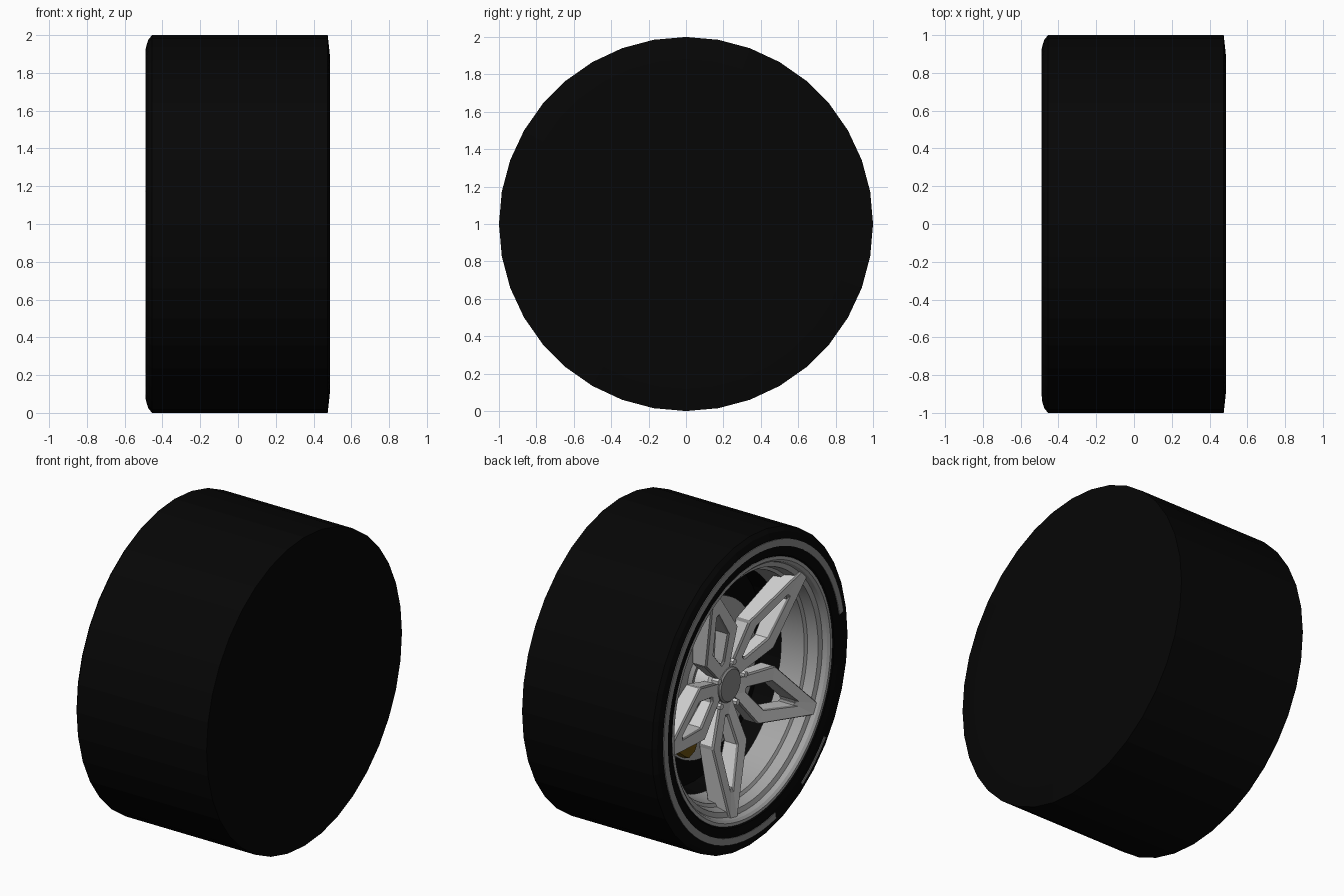
import bpy, bmesh, math

if "Cube" in bpy.data.objects:
    bpy.data.objects.remove(bpy.data.objects["Cube"])


def material(name, rgb):
    m = bpy.data.materials.new(name)
    m.diffuse_color = (*rgb, 1)
    m.use_nodes = True
    m.node_tree.nodes["Principled BSDF"].inputs["Base Color"].default_value = m.diffuse_color
    return m


BLACK = material("rubber_black", (0.0018, 0.0018, 0.0018))
SILVER = material("spoke_silver", (0.62, 0.62, 0.62))
RIM = material("rim_silver", (0.38, 0.38, 0.38))
GREY = material("stripe_grey", (0.25, 0.25, 0.25))
GOLD = material("caliper_gold", (0.16, 0.09, 0.006))


def point(x, r, deg):
    # the wheel axis runs along x at height 1
    a = math.radians(deg)
    return (x, -r * math.cos(a), 1 + r * math.sin(a))


def finish(name, bm, mat, smooth=None):
    bmesh.ops.remove_doubles(bm, verts=bm.verts, dist=1e-5)
    bmesh.ops.recalc_face_normals(bm, faces=bm.faces)
    me = bpy.data.meshes.new(name)
    bm.to_mesh(me)
    bm.free()
    me.materials.append(mat)
    ob = bpy.data.objects.new(name, me)
    bpy.context.collection.objects.link(ob)
    if smooth:
        bpy.ops.object.select_all(action='DESELECT')
        ob.select_set(True)
        bpy.context.view_layer.objects.active = ob
        bpy.ops.object.shade_smooth_by_angle(angle=math.radians(smooth))
    return ob


def lathe(name, profile, mat, n=72, start=0, end=360, smooth=25):
    """Turn a closed (x, radius) outline about the axis, fully or as an arc."""
    bm = bmesh.new()
    full = end - start == 360
    rings = [[bm.verts.new(point(x, r, start + (end - start) * i / n)) for x, r in profile]
             for i in range(n if full else n + 1)]
    k = len(profile)
    for i in range(n):
        a, b = rings[i], rings[(i + 1) % len(rings)]
        for j in range(k):
            l = (j + 1) % k
            if profile[j][1] == 0 and profile[l][1] == 0:
                continue
            bm.faces.new((a[j], a[l], b[l], b[j]))
    if not full:
        bm.faces.new(rings[0])
        bm.faces.new(rings[-1])
    return finish(name, bm, mat, smooth)


# tyre with closed inner side and a dark well behind the spokes
lathe("tyre", [(0.488, 0), (0.488, 0.88), (0.475, 1), (-0.455, 1), (-0.475, 0.975),
               (-0.486, 0.94), (-0.487, 0.87), (-0.48, 0.83), (-0.46, 0.81),
               (-0.20, 0.70), (-0.06, 0.69), (-0.06, 0)], BLACK, 36, smooth=None)

# grey sidewall stripe in two arcs
for i, (a, b, r) in enumerate([(11, 284, 0.887), (302, 322, 0.91)]):
    lathe(f"sidewall_stripe_{i}", [(-0.491, r), (-0.491, 0.93), (-0.484, 0.93), (-0.484, r)],
          GREY, max(4, int((b - a) / 5)), a, b, smooth=None)

# stepped rim and barrel
lathe("rim", [(-0.46, 0.825), (-0.475, 0.82), (-0.476, 0.80), (-0.462, 0.785), (-0.435, 0.775),
              (-0.425, 0.745), (-0.36, 0.73), (-0.35, 0.71), (-0.20, 0.69),
              (-0.20, 0.705), (-0.40, 0.815)], RIM)

# brake disc, its hat and the caliper
lathe("brake_disc", [(-0.15, 0.2), (-0.15, 0.5), (-0.11, 0.5), (-0.11, 0.2)], RIM)
lathe("brake_hat", [(-0.18, 0), (-0.18, 0.2), (-0.05, 0.22), (-0.05, 0)], GREY)
lathe("caliper", [(-0.205, 0.30), (-0.215, 0.34), (-0.215, 0.43), (-0.19, 0.48),
                  (-0.08, 0.50), (-0.08, 0.30)], GOLD, 10, 198, 240)

# hub, centre cap and wheel bolts
lathe("hub", [(-0.295, 0), (-0.295, 0.15), (-0.27, 0.18), (-0.10, 0.18), (-0.10, 0)], SILVER)
lathe("centre_cap", [(-0.322, 0), (-0.322, 0.10), (-0.312, 0.11), (-0.28, 0.11), (-0.28, 0)],
      GREY, 32)

# five diamond-shaped twin spokes; each is a loop with an open middle
outer = [(0.08, 0.055), (0.35, 0.18), (0.80, 0.035)]
inner = [(0.19, 0.012), (0.37, 0.085), (0.62, 0.012)]


def loop(half):
    return half + [(u, -v) for u, v in reversed(half)]


def spoke_point(u, v, deg, back):
    r = math.hypot(u, v)
    x = -0.22 - 0.10 * r if back else -0.28 - 0.215 * r
    return point(x, r, deg + math.degrees(math.atan2(v, u)))


for s in range(5):
    deg = 43 - 72 * s
    bm = bmesh.new()
    of, nf, ob_, nb = [[bm.verts.new(spoke_point(u, v, deg, back)) for u, v in loop(half)]
                       for back in (False, True) for half in (outer, inner)]
    for i in range(6):
        j = (i + 1) % 6
        for a, b in ((of, nf), (nf, nb), (nb, ob_), (ob_, of)):
            bm.faces.new((a[i], a[j], b[j], b[i]))
    spoke = finish(f"spoke_{s}", bm, SILVER)
    spoke.data.materials.append(GREY)
    # darker chamfer along the spoke edges
    bev = spoke.modifiers.new("edge_chamfer", 'BEVEL')
    bev.width = 0.011
    bev.segments = 1
    bev.limit_method = 'ANGLE'
    bev.angle_limit = math.radians(40)
    bev.material = 1

    # bolt in the gap beside each spoke
    bm = bmesh.new()
    bmesh.ops.create_cone(bm, cap_ends=True, segments=6, radius1=0.02, radius2=0.02, depth=0.05)
    x, y, z = point(-0.305, 0.145, deg + 36)
    for v in bm.verts:
        a, b, c = v.co
        v.co = (x + c, y + a, z + b)
    finish(f"wheel_bolt_{s}", bm, SILVER)
